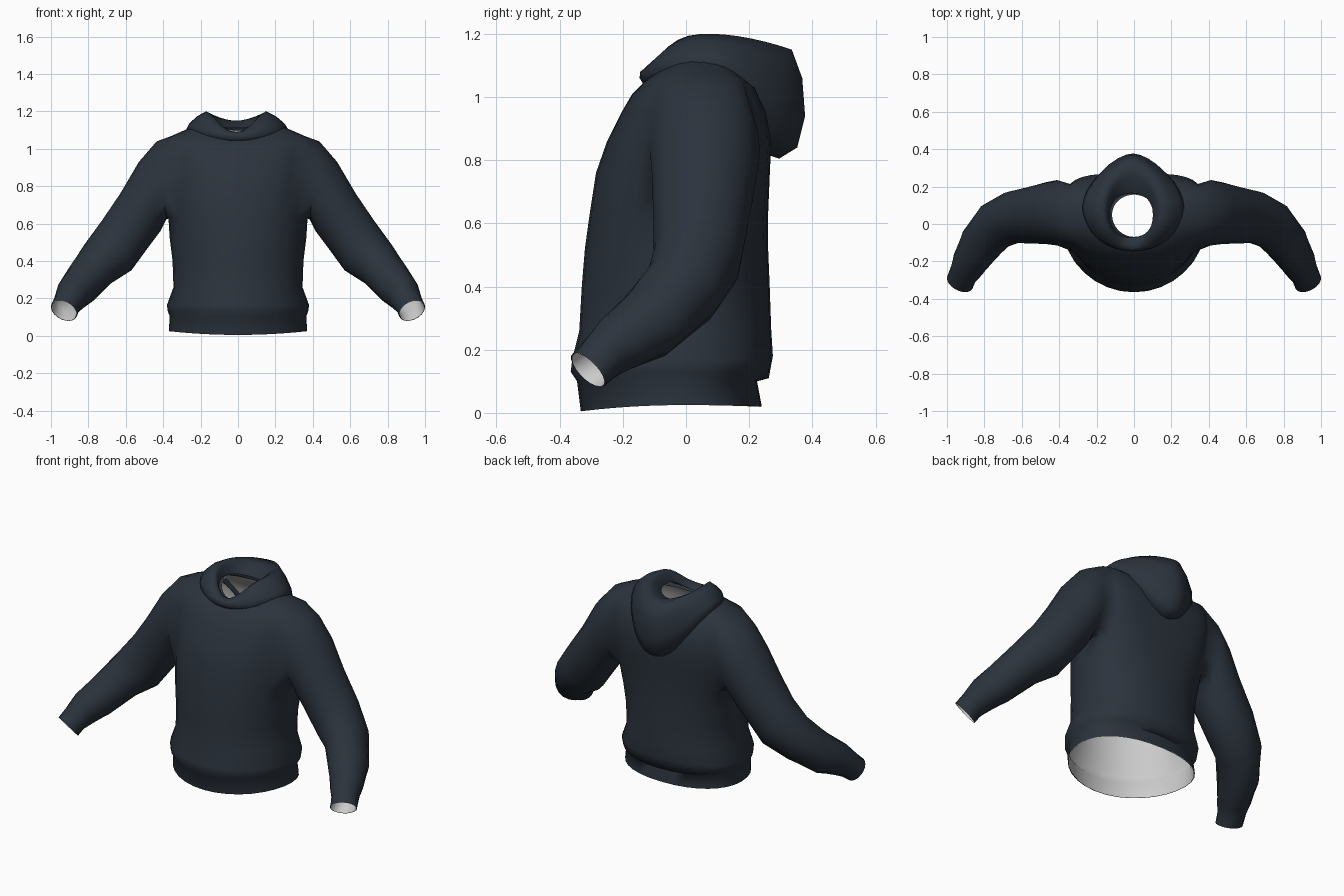
import bpy, bmesh, math
from mathutils import Vector

if "Cube" in bpy.data.objects:
    bpy.data.objects.remove(bpy.data.objects["Cube"])

N = 32  # points around body and hood

cloth = bpy.data.materials.new("navy_cloth")
cloth.diffuse_color = (0.024, 0.033, 0.046, 1)
cloth.use_nodes = True
cloth.node_tree.nodes["Principled BSDF"].inputs["Base Color"].default_value = cloth.diffuse_color
lining = bpy.data.materials.new("grey_lining")
lining.diffuse_color = (0.75, 0.75, 0.75, 1)
lining.use_nodes = True
lining.node_tree.nodes["Principled BSDF"].inputs["Base Color"].default_value = lining.diffuse_color


def ring(bm, hx, yf, yb, ym, zs, zf, zb, qf=1, qb=1, pf=2, pb=2, dx=0):
    """Egg-shaped loop; q sets how square front/back are, p how height blends."""
    out = []
    for j in range(N):
        a = 2 * math.pi * j / N
        c, s = math.cos(a), math.sin(a)
        q, p, ye, ze = (qf, pf, yf, zf) if c > 0 else (qb, pb, yb, zb)
        x = hx * math.copysign(abs(s) ** q, s)
        y = ym + (ye - ym) * abs(c) ** q
        z = zs + (ze - zs) * abs(c) ** p
        out.append(bm.verts.new((x + dx, y, z)))
    return out


def bridge(bm, a, b, skip=()):
    n = len(a)
    for j in range(n):
        if j not in skip:
            k = (j + 1) % n
            bm.faces.new((a[j], a[k], b[k], b[j]))


def finish(bm, name, angle, lined=False):
    bmesh.ops.recalc_face_normals(bm, faces=bm.faces)
    me = bpy.data.meshes.new(name)
    bm.to_mesh(me)
    bm.free()
    ob = bpy.data.objects.new(name, me)
    bpy.context.collection.objects.link(ob)
    me.materials.append(cloth)
    bpy.ops.object.select_all(action='DESELECT')
    ob.select_set(True)
    bpy.context.view_layer.objects.active = ob
    bpy.ops.object.shade_smooth_by_angle(angle=math.radians(angle))
    if lined:
        # thin grey inner face
        me.materials.append(lining)
        mod = ob.modifiers.new("lining", 'SOLIDIFY')
        mod.thickness = 0.004
        mod.offset = -1
        mod.use_rim = False
        mod.material_offset = 1


# Body: half width, front y, back y, side centre y, side z, front z, back z, squareness
body = [
    (.37, -.333, .24, -.01, .025, .005, .02, 1, .9),
    (.365, -.345, .225, -.01, .105, .10, .10, 1, .9),
    (.375, -.365, .262, -.01, .13, .13, .11, 1, .9),
    (.38, -.36, .275, -.01, .165, .17, .18, 1, .9),
    (.345, -.338, .27, -.01, .26, .26, .26, 1, .9),
    (.35, -.33, .265, 0, .40, .40, .40, 1, .9),
    (.365, -.32, .26, .01, .52, .52, .52, 1, .85),
    (.372, -.305, .26, .03, .63, .63, .63, .95, .75),
    (.375, -.285, .265, .04, .75, .76, .75, .9, .6),
    (.375, -.25, .27, .05, .86, .86, .86, .85, .5),
    (.38, -.205, .255, .06, .96, .95, .95, .8, .5),
    (.365, -.17, .225, .06, 1.065, 1.01, 1.02, .8, .55),
    (.25, -.13, .18, .06, 1.115, 1.05, 1.06, .9, .9),
    (.118, -.07, .16, .05, 1.13, 1.07, 1.10),
]
LO, HI = 7, 11  # rows bounding the armholes
bm = bmesh.new()
g = [ring(bm, *r) for r in body]
holes = set(range(5, 11)) | set(range(21, 27))
for i in range(len(g) - 1):
    bridge(bm, g[i], g[i + 1], holes if LO <= i < HI else ())

# Sleeves: upper edge point, lower edge point, half depth
sleeve = [
    ((.435, .065, 1.04), (.385, .055, .62), .175),
    ((.53, .065, .93), (.415, .05, .56), .165),
    ((.63, .055, .76), (.475, .04, .48), .152),
    ((.725, .035, .62), (.57, .035, .35), .14),
    ((.81, -.01, .5), (.68, -.015, .28), .13),
    ((.90, -.10, .37), (.77, -.145, .19), .115),
    ((.96, -.195, .275), (.815, -.24, .165), .092),
    ((.975, -.24, .225), (.845, -.28, .14), .078),
    ((1.0, -.285, .15), (.86, -.335, .12), .072),
]
loop = ([(HI, j) for j in range(8, 12)] + [(i, 11) for i in range(HI - 1, LO, -1)]
        + [(LO, j) for j in range(11, 4, -1)] + [(i, 5) for i in range(LO + 1, HI)]
        + [(HI, j) for j in range(5, 8)])
mids = [(Vector(t) + Vector(b)) / 2 for t, b, r in sleeve]
for side in (1, -1):
    prev = [g[i][j if side > 0 else N - j] for i, j in loop]
    n = len(prev)
    for k, (t, b, r) in enumerate(sleeve):
        v = (Vector(t) - Vector(b)) / 2
        tan = mids[min(k + 1, len(mids) - 1)] - mids[max(k - 1, 0)]
        w = tan.cross(v).normalized() * r
        if w.y < 0:
            w = -w
        cur = []
        for m in range(n):
            a = 2 * math.pi * m / n
            p = mids[k] + v * math.cos(a) + w * math.sin(a)
            cur.append(bm.verts.new((p.x * side, p.y, p.z)))
        bridge(bm, prev, cur)
        prev = cur
finish(bm, "body_and_sleeves", 80, lined=True)

# Hood: folded roll around the neck with a pointed pouch at the back
hood = [
    (.20, -.11, .22, .07, 1.09, 1.035, .83, 1, 1.1, 2, 2),
    (.25, -.135, .295, .08, 1.08, 1.04, .805, 1, 1.1, 2, 2),
    (.272, -.147, .352, .09, 1.105, 1.06, .84, 1, 1.15, 2, 2),
    (.255, -.145, .377, .09, 1.135, 1.08, .94, 1, 1.2, 3, 2),
    (.21, -.13, .368, .09, 1.175, 1.09, 1.06, 1, 1.2, 3, 2),
    (.16, -.11, .335, .08, 1.20, 1.09, 1.15, 1, 1.15, 3, 2),
    (.132, -.085, .25, .07, 1.18, 1.08, 1.15, .9, 1, 3, 2),
    (.115, -.072, .165, .05, 1.13, 1.07, 1.11, .85, .9, 2, 2),
]
bm = bmesh.new()
h = [ring(bm, *r, dx=-.014 * i / 7) for i, r in enumerate(hood)]
for a, b in zip(h, h[1:]):
    bridge(bm, a, b)
finish(bm, "hood", 80)
